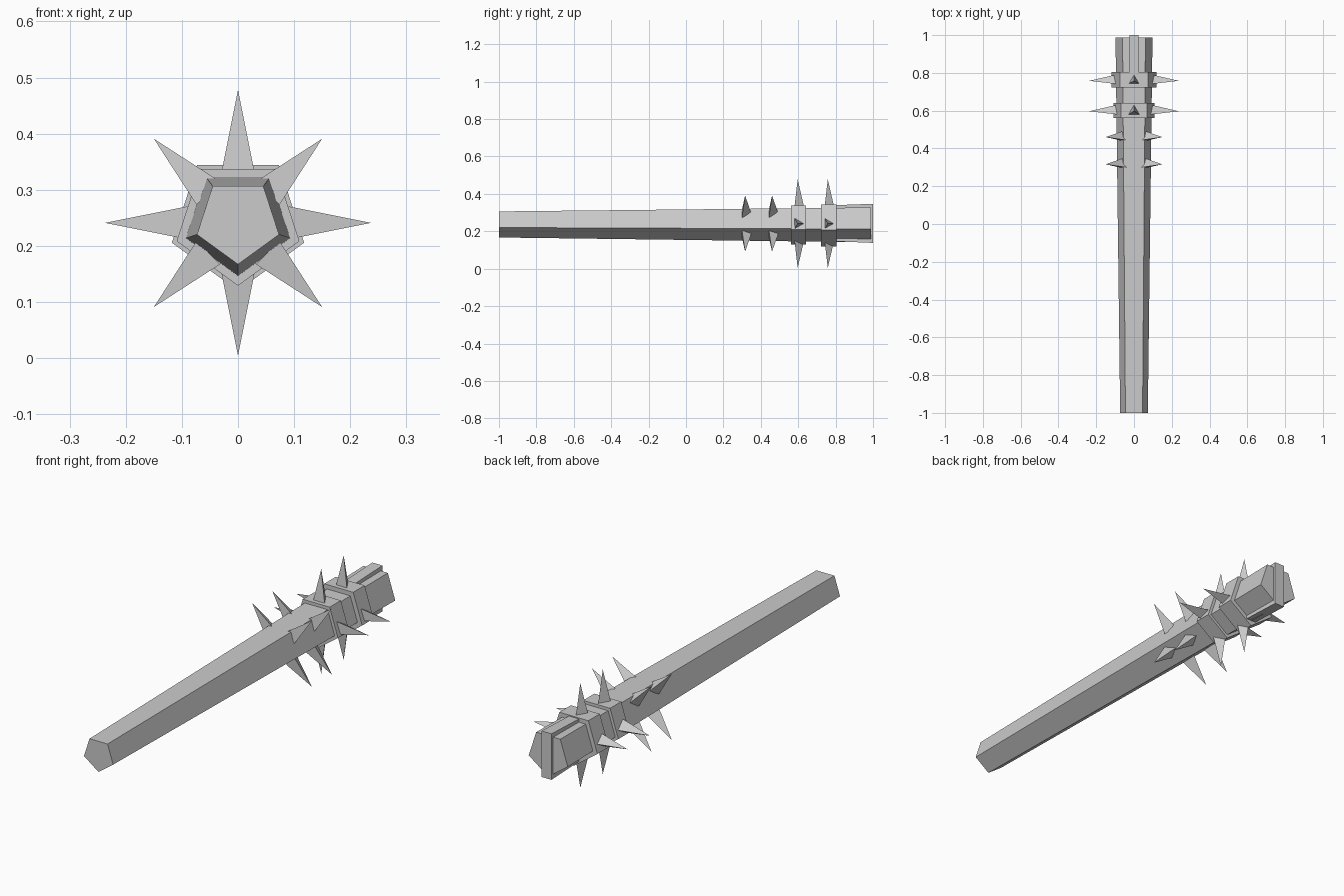
import bpy, bmesh, math
from mathutils import Vector, Matrix

if "Cube" in bpy.data.objects:
    bpy.data.objects.remove(bpy.data.objects["Cube"])

AXIS_Z = 0.244

grey = bpy.data.materials.new("plain_grey")
grey.use_nodes = True
GREY = (0.6, 0.6, 0.6, 1)
grey.diffuse_color = GREY
grey.node_tree.nodes["Principled BSDF"].inputs["Base Color"].default_value = GREY


def finish(name, bm):
    bmesh.ops.recalc_face_normals(bm, faces=bm.faces)
    mesh = bpy.data.meshes.new(name)
    bm.to_mesh(mesh)
    bm.free()
    mesh.materials.append(grey)
    obj = bpy.data.objects.new(name, mesh)
    bpy.context.collection.objects.link(obj)
    return obj


def loft(name, front, back):
    """Solid between two loops with equal point counts."""
    bm = bmesh.new()
    a = [bm.verts.new(p) for p in front]
    b = [bm.verts.new(p) for p in back]
    bm.faces.new(a)
    bm.faces.new(b)
    for i in range(len(a)):
        j = (i + 1) % len(a)
        bm.faces.new((a[i], a[j], b[j], b[i]))
    return finish(name, bm)


def pentagon(radius, y):
    """Five-sided section with one corner pointing down."""
    angles = [math.radians(-90 + 72 * i) for i in range(5)]
    return [(radius * math.cos(t), y, AXIS_Z + radius * math.sin(t)) for t in angles]


def rectangle(half_width, y, low, high):
    return [(-half_width, y, low), (half_width, y, low),
            (half_width, y, high), (-half_width, y, high)]


def spike(name, y, angle, base, tip):
    """Three-sided spike pointing away from the shaft axis."""
    t = math.radians(angle)
    out = Vector((math.cos(t), 0, math.sin(t)))
    along = Vector((0, 1, 0))
    turn = Matrix((along.cross(out), along, out)).transposed().to_4x4()
    spot = Vector((0, y, AXIS_Z - 0.003)) + out * (base + tip) / 2
    bm = bmesh.new()
    bmesh.ops.create_cone(bm, cap_ends=True, segments=3, radius1=0.034, radius2=0,
                          depth=tip - base)
    # Turn one base corner toward the head end
    corner = max((v.co for v in bm.verts if v.co.z < 0), key=lambda c: c.y)
    spin = math.pi / 2 - math.atan2(corner.y, corner.x)
    bmesh.ops.transform(bm, verts=bm.verts,
                        matrix=Matrix.Translation(spot) @ turn @ Matrix.Rotation(spin, 4, "Z"))
    finish(name, bm)


# Tapered shaft
loft("shaft", pentagon(0.077, -1.0), pentagon(0.103, 0.988))

# Bands around the head
loft("front_band", pentagon(0.115, 0.561), pentagon(0.115, 0.641))
loft("rear_band", pentagon(0.124, 0.722), pentagon(0.124, 0.804))

# Strap folded over the end of the head
loft("end_strap", rectangle(0.025, 0.78, 0.147, 0.339),
     rectangle(0.025, 1.0, 0.138, 0.347))

# Spikes on the bands point straight, spikes on the shaft point diagonally
for row, y in (("front", 0.597), ("rear", 0.758)):
    for side, angle in (("left", 0), ("top", 90), ("right", 180), ("bottom", 270)):
        spike(f"{row}_band_{side}_spike", y, angle, 0.09, 0.237)
for row, y in (("front", 0.316), ("rear", 0.46)):
    for i, side in enumerate(("upper_left", "upper_right", "lower_right", "lower_left")):
        spike(f"{row}_shaft_{side}_spike", y, 45 + 90 * i, 0.075, 0.212)
